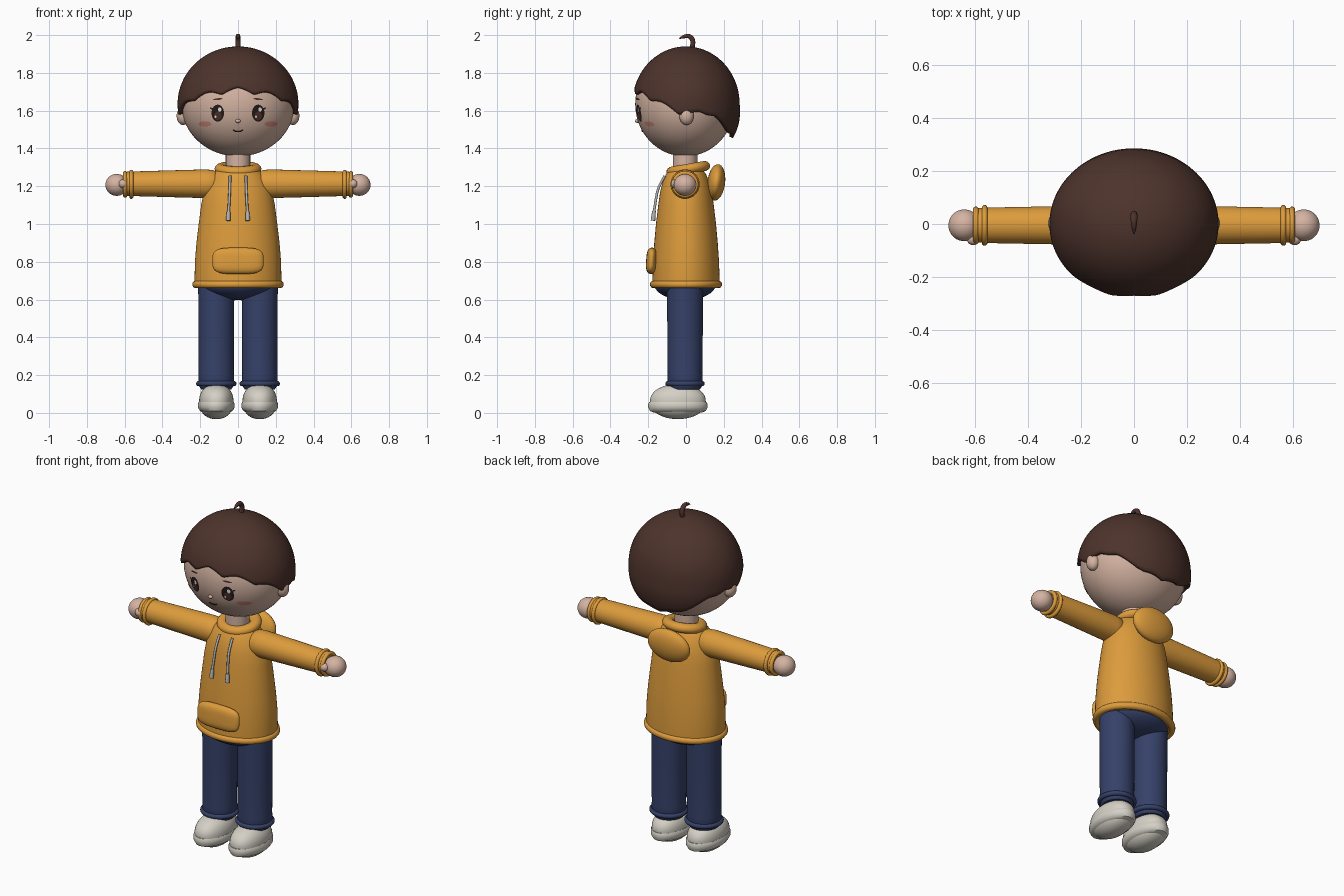
import bpy, bmesh, math
from mathutils import Vector

if "Cube" in bpy.data.objects:
    bpy.data.objects.remove(bpy.data.objects["Cube"])

COLORS = {
    "skin": (0.66, 0.45, 0.36), "hair_brown": (0.075, 0.033, 0.025),
    "hoodie_ochre": (0.72, 0.33, 0.045), "denim_blue": (0.036, 0.053, 0.14),
    "shoe_cream": (0.66, 0.63, 0.56), "cord_grey": (0.45, 0.45, 0.46),
    "blush_pink": (0.62, 0.24, 0.18), "eye_dark": (0.02, 0.01, 0.008),
    "eye_white": (0.9, 0.9, 0.9),
}
MATS = {}
for key, rgb in COLORS.items():
    MATS[key] = bpy.data.materials.new(key)
    MATS[key].diffuse_color = (*rgb, 1)


def finish(ob, mat, angle=40):
    ob.data.materials.clear()
    ob.data.materials.append(MATS[mat])
    bpy.ops.object.select_all(action='DESELECT')
    ob.select_set(True)
    bpy.context.view_layer.objects.active = ob
    bpy.ops.object.shade_smooth_by_angle(angle=math.radians(angle))
    return ob


def make(name, verts, faces, mat, loc=(0, 0, 0), rot=(0, 0, 0)):
    me = bpy.data.meshes.new(name)
    me.from_pydata(verts, [], faces)
    bm = bmesh.new()
    bm.from_mesh(me)
    bmesh.ops.remove_doubles(bm, verts=bm.verts, dist=1e-5)
    bmesh.ops.recalc_face_normals(bm, faces=bm.faces)
    bm.to_mesh(me)
    bm.free()
    ob = bpy.data.objects.new(name, me)
    bpy.context.collection.objects.link(ob)
    ob.location, ob.rotation_euler = loc, rot
    return finish(ob, mat)


def grid_faces(rows, n):
    return [(i * n + j, i * n + (j + 1) % n, (i + 1) * n + (j + 1) % n, (i + 1) * n + j)
            for i in range(rows - 1) for j in range(n)]


def loft(name, sections, mat, loc=(0, 0, 0), rot=(0, 0, 0), n=48):
    """Stack of ellipses (z, rx, ry) with closed ends."""
    verts = [(rx * math.cos(2 * math.pi * j / n), ry * math.sin(2 * math.pi * j / n), z)
             for z, rx, ry in sections for j in range(n)]
    faces = grid_faces(len(sections), n)
    faces += [tuple(range(n)), tuple(range(len(verts) - n, len(verts)))]
    return make(name, verts, faces, mat, loc, rot)


def ellipsoid(name, loc, r, mat, rot=(0, 0, 0), n=40, power=1.0):
    """Ellipsoid; power below 1 squares its x-z outline."""
    verts, rows = [], n // 2 + 1
    sp = lambda v: math.copysign(abs(v) ** power, v)
    for i in range(rows):
        u = math.pi * i / (rows - 1)
        for j in range(n):
            a = 2 * math.pi * j / n
            s = max(math.sin(u), 0)
            # poles lie on the y axis
            verts.append((r[0] * s ** power * sp(math.cos(a)), r[1] * math.cos(u),
                          r[2] * s ** power * sp(math.sin(a))))
    return make(name, verts, grid_faces(rows, n), mat, loc, rot)


def ring(name, loc, rx, ry, minor, mat, rot=(0, 0, 0), tall=1.0, n=56, m=14):
    """Elliptical torus."""
    verts, faces = [], []
    for i in range(n):
        a = 2 * math.pi * i / n
        for j in range(m):
            b = 2 * math.pi * j / m
            d = minor * math.cos(b)
            verts.append(((rx + d) * math.cos(a), (ry + d) * math.sin(a), tall * minor * math.sin(b)))
            k, l = (i + 1) % n, (j + 1) % m
            faces.append((i * m + j, k * m + j, k * m + l, i * m + l))
    return make(name, verts, faces, mat, loc, rot)


def tube(name, pts, radii, mat):
    cu = bpy.data.curves.new(name, 'CURVE')
    cu.dimensions, cu.bevel_depth, cu.bevel_resolution = '3D', 1.0, 3
    cu.use_fill_caps, cu.resolution_u = True, 6
    sp = cu.splines.new('NURBS')
    sp.points.add(len(pts) - 1)
    for p, co, r in zip(sp.points, pts, radii):
        p.co, p.radius = (*co, 1), r
    sp.use_endpoint_u, sp.order_u = True, 3
    ob = bpy.data.objects.new(name, cu)
    bpy.context.collection.objects.link(ob)
    bpy.ops.object.select_all(action='DESELECT')
    ob.select_set(True)
    bpy.context.view_layer.objects.active = ob
    bpy.ops.object.convert(target='MESH')
    return finish(bpy.context.object, mat)


# Head, ears, neck
HC, HR = Vector((0, -0.005, 1.635)), (0.30, 0.264, 0.277)
ellipsoid("head", HC, HR, "skin", n=64)
loft("neck", [(1.26, .065, .065), (1.40, .065, .065)], "skin", (0, -.005, 0))


def face_y(x, z):
    q = 1 - (x / HR[0]) ** 2 - ((z - HC.z) / HR[2]) ** 2
    return HC.y - HR[1] * math.sqrt(max(q, 0))


def patch(name, cx, cz, rx, rz, lift, mat, tilt=0, n=28, rows=5):
    """Thin elliptical plate hugging the face."""
    verts = []
    for i in range(rows):
        t = i / (rows - 1)
        for j in range(n):
            a = 2 * math.pi * j / n
            px, pz = rx * t * math.cos(a), rz * t * math.sin(a)
            x = cx + px * math.cos(tilt) - pz * math.sin(tilt)
            z = cz + px * math.sin(tilt) + pz * math.cos(tilt)
            verts.append((x, face_y(x, z) - lift, z))
    ob = make(name, verts, grid_faces(rows, n), mat)
    if ob.data.polygons[n * 2].normal.y > 0:
        ob.data.flip_normals()


for s, side in ((-1, "right"), (1, "left")):
    ellipsoid(f"ear_{side}", (s * .29, .003, 1.572), (.035, .038, .048), "skin")
    # Eyes, brows, blush
    patch(f"eye_{side}", s * .107, 1.587, .033, .045, .004, "eye_dark")
    patch(f"iris_{side}", s * .107, 1.572, .020, .023, .006, "hair_brown")
    patch(f"highlight_{side}", s * .107 + .010, 1.606, .009, .012, .008, "eye_white")
    patch(f"small_highlight_{side}", s * .107 - .012, 1.568, .005, .007, .008, "eye_white")
    patch(f"lash_{side}", s * .138, 1.610, .013, .004, .005, "eye_dark", s * .5)
    patch(f"brow_{side}", s * .107, 1.661, .026, .005, .005, "hair_brown", -s * .12)
    patch(f"blush_{side}", s * .175, 1.530, .034, .014, .003, "blush_pink")
ellipsoid("nose", (0, face_y(0, 1.545) - .003, 1.545), (.014, .012, .010), "skin", n=20)
tube("mouth", [(x, face_y(x, z) - .001, z) for x, z in
               ((-.024, 1.497), (-.012, 1.488), (0, 1.491), (.012, 1.488), (.024, 1.497))],
     [.003] * 5, "eye_dark")

# Hair cap with wavy hairline: (degrees from front, height)
LINE = [(0, 1.712), (30, 1.688), (50, 1.662), (70, 1.615), (88, 1.580), (105, 1.592),
        (125, 1.565), (140, 1.515), (155, 1.475), (180, 1.458)]


def hairline(a):
    d = abs(math.degrees(a))
    for (d0, z0), (d1, z1) in zip(LINE, LINE[1:]):
        if d <= d1:
            z = z0 + (z1 - z0) * (d - d0) / (d1 - d0)
            break
    amp = .013 if d < 95 else .004
    return z + amp * (2 * abs(math.cos(5.5 * a)) - 1)


N, ROWS, hair = 144, 26, []
for i in range(ROWS):
    t = i / (ROWS - 1)
    for j in range(N):
        a = 2 * math.pi * j / N - math.pi
        u = t * math.acos((hairline(a) - HC.z) / .305)
        back = max(0, -math.cos(a)) * max(0, u - math.pi / 2)
        r = math.sin(u) * (1 + .13 * back)
        hair.append((.320 * r * math.sin(a), -.284 * r * math.cos(a), HC.z + .305 * math.cos(u)))
cap = make("hair_cap", hair, grid_faces(ROWS, N), "hair_brown")
mod = cap.modifiers.new("thickness", 'SOLIDIFY')
mod.thickness, mod.offset = .022, -1
tube("hair_tuft", [(0, .03, 1.925), (0, .042, 1.965), (0, .02, 1.998), (0, -.015, 1.992), (0, -.036, 1.982)],
     [.013, .014, .013, .010, .003], "hair_brown")

# Hoodie body, hem, collar, hood, pocket
loft("hoodie_body", [(.665, .228, .178), (.70, .230, .178), (.80, .228, .175), (.90, .220, .168),
                     (1.0, .208, .159), (1.10, .195, .147), (1.17, .182, .137), (1.22, .162, .124),
                     (1.26, .138, .108), (1.285, .115, .092), (1.30, .09, .08)], "hoodie_ochre", n=64)
ring("hoodie_hem", (0, 0, .68), .222, .171, .020, "hoodie_ochre")
ring("hoodie_collar", (0, .012, 1.292), .092, .085, .032, "hoodie_ochre", (.17, 0, 0), .85)
ellipsoid("hood", (0, .160, 1.220), (.135, .047, .097), "hoodie_ochre", (-.12, 0, 0))
ellipsoid("pocket", (0, -.183, .805), (.136, .028, .070), "hoodie_ochre", (-.06, 0, 0), power=.55)

for s, side in ((-1, "right"), (1, "left")):
    # Drawstrings
    tube(f"drawstring_{side}", [(s * .042, -.112, 1.255), (s * .043, -.146, 1.20),
                                (s * .046, -.160, 1.13), (s * .050, -.170, 1.06)], [.007] * 4, "cord_grey")
    tube(f"drawstring_tip_{side}", [(s * .050, -.169, 1.07), (s * .051, -.172, 1.045), (s * .052, -.175, 1.018)],
         [.009, .012, .012], "cord_grey")

    # Sleeves, cuffs, hands
    turn = (0, s * math.pi / 2, 0)
    arm = (0, -.005, 1.213)
    loft(f"sleeve_{side}", [(.09, .03, .03), (.10, .055, .055), (.13, .072, .072), (.17, .076, .074),
                            (.35, .071, .071), (.56, .065, .067), (.60, .063, .064)], "hoodie_ochre", arm, turn)
    for k, (x, big) in enumerate(((.565, .066), (.598, .060))):
        ring(f"cuff_{side}_{k}", (s * x, -.005, 1.210), big, big, .011, "hoodie_ochre", turn)
    ellipsoid(f"hand_{side}", (s * .642, -.005, 1.207), (.060, .060, .058), "skin")
    ellipsoid(f"thumb_{side}", (s * .608, -.058, 1.213), (.024, .022, .023), "skin", n=24)

    # Trouser legs and turn-ups
    leg = (s * .115, -.005, 0)
    loft(f"trouser_leg_{side}", [(.125, .080, .080), (.15, .096, .094), (.20, .093, .092), (.45, .094, .094),
                                 (.70, .096, .096)], "denim_blue", leg)
    ring(f"turn_up_{side}", (s * .115, -.005, .155), .093, .090, .014, "denim_blue")

    # Shoes
    loft(f"shoe_sole_{side}", [(.003, .070, .130), (.010, .086, .148), (.028, .097, .157),
                               (.048, .097, .157), (.058, .092, .152)], "shoe_cream", (s * .115, -.043, 0))
    ellipsoid(f"shoe_upper_{side}", (s * .115, -.043, .060), (.091, .148, .093), "shoe_cream", power=.9)

# Trouser seat
ellipsoid("trouser_seat", (0, -.005, .685), (.205, .165, .088), "denim_blue")

for m in bpy.data.materials:
    if m.users and not m.is_grease_pencil:
        m.use_nodes = True
        m.node_tree.nodes["Principled BSDF"].inputs["Base Color"].default_value = m.diffuse_color
